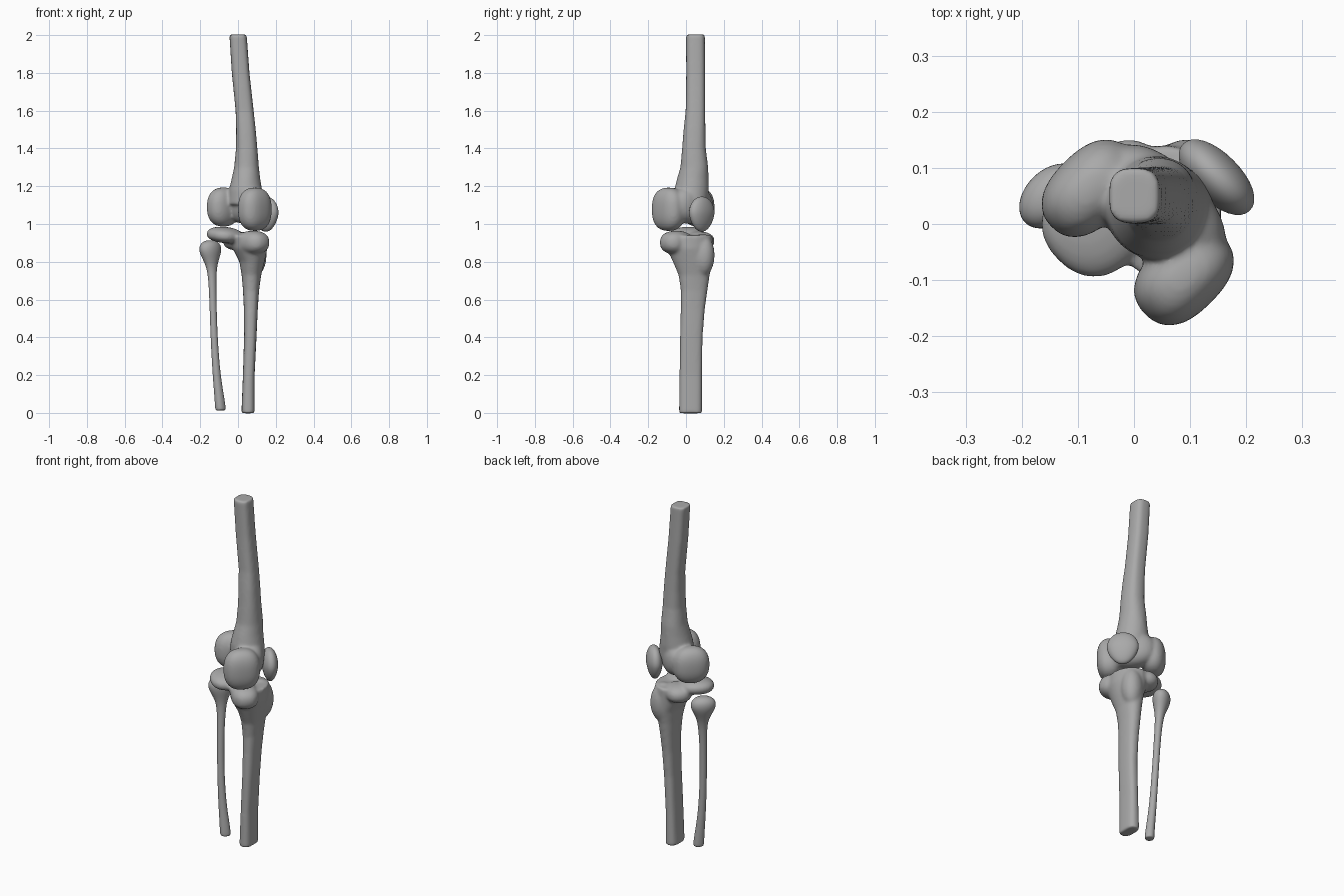
import bpy, bmesh, math
from mathutils import Matrix, Vector

if "Cube" in bpy.data.objects:
    bpy.data.objects.remove(bpy.data.objects["Cube"])

bone = bpy.data.materials.new("bone_grey")
bone.diffuse_color = (0.4, 0.4, 0.4, 1)
bone.use_nodes = True
bone.node_tree.nodes["Principled BSDF"].inputs["Base Color"].default_value = bone.diffuse_color
R2 = math.sqrt(2)


def spow(t, e):
    return math.copysign(abs(t) ** e, t)


def loft(bm, rows, ang=0.0, n=24):
    """Closed tube through rows of (z, cx, cy, rx, ry, squareness)."""
    rings = []
    ca, sa = math.cos(ang), math.sin(ang)
    for z, cx, cy, rx, ry, p in rows:
        ring = []
        for i in range(n):
            a = 2 * math.pi * i / n
            x, y = rx * spow(math.cos(a), 2 / p), ry * spow(math.sin(a), 2 / p)
            ring.append(bm.verts.new((cx + x * ca - y * sa, cy + x * sa + y * ca, z)))
        rings.append(ring)
    for a, b in zip(rings, rings[1:]):
        for i in range(n):
            j = (i + 1) % n
            bm.faces.new((a[i], a[j], b[j], b[i]))
    bm.faces.new(rings[0][::-1])
    bm.faces.new(rings[-1])


def blob(bm, u, v, z, ru, rv, rz, p=2.3, tilt=0.0):
    """Soft box-like ellipsoid; v runs along the +x+y diagonal, u across it."""
    verts = bmesh.ops.create_uvsphere(bm, u_segments=32, v_segments=20, radius=1)["verts"]
    place = (Matrix.Translation(((v - u) / R2, (v + u) / R2, z))
             @ Matrix.Rotation(math.radians(45), 4, 'Z') @ Matrix.Rotation(tilt, 4, 'X'))
    for w in verts:
        c = w.co
        k = sum(abs(t) ** p for t in c) ** (-1 / p)
        w.co = place @ Vector((c.x * k * rv, c.y * k * ru, c.z * k * rz))


def finish(bm, name):
    bmesh.ops.recalc_face_normals(bm, faces=bm.faces[:])
    me = bpy.data.meshes.new(name)
    bm.to_mesh(me)
    bm.free()
    me.materials.append(bone)
    me.polygons.foreach_set("use_smooth", [True] * len(me.polygons))
    ob = bpy.data.objects.new(name, me)
    bpy.context.collection.objects.link(ob)
    return ob


def fuse(ob, steps):
    """Merge overlapping pieces into one soft organic surface."""
    r = ob.modifiers.new("fuse", 'REMESH')
    r.mode = 'VOXEL'
    r.voxel_size = 0.007
    r.use_smooth_shade = True
    s = ob.modifiers.new("soften", 'SMOOTH')
    s.factor = 0.5
    s.iterations = steps


# thigh bone: shaft, body and two condyles
bm = bmesh.new()
loft(bm, [(2.003, 0, .05, .046, .050, 3), (1.8, .014, .051, .047, .050, 3),
          (1.6, .035, .05, .048, .052, 2.8), (1.5, .042, .045, .052, .058, 2.6),
          (1.4, .046, .042, .057, .063, 2.4), (1.3, .045, .044, .066, .074, 2.2),
          (1.24, .042, .036, .076, .084, 2), (1.18, .04, .03, .088, .092, 2),
          (1.10, .045, .025, .098, .09, 2)])
blob(bm, -.128, -.002, 1.078, .068, .098, .115, 2.5)
blob(bm, .10, -.01, 1.09, .066, .098, .104, 2.4)
blob(bm, -.015, .055, 1.10, .135, .077, .10, 2.3)
fuse(finish(bm, "thigh_bone"), 16)

# shin bone: shaft, plateaus and front bump
bm = bmesh.new()
loft(bm, [(-.002, .053, .024, .035, .061, 3), (.2, .057, .025, .031, .060, 3),
          (.4, .065, .028, .033, .060, 2.8), (.55, .068, .036, .037, .064, 2.6),
          (.65, .069, .043, .043, .071, 2.4), (.73, .071, .043, .052, .083, 2.2),
          (.8, .074, .036, .067, .106, 2), (.87, .064, .02, .092, .122, 2),
          (.94, .055, .02, .10, .12, 2)])
blob(bm, -.092, .02, .902, .092, .074, .062, 2.4)
blob(bm, .05, -.05, .942, .092, .092, .042, 2.3, .12)
blob(bm, .05, .05, .91, .082, .072, .05, 2.3)
blob(bm, .0, .122, .835, .06, .07, .115, 2)
fuse(finish(bm, "shin_bone"), 16)

# outer calf bone: thin curved shaft with a knobbly head
bm = bmesh.new()
loft(bm, [(.012, -.092, .016, .024, .022, 2.3), (.02, -.093, .016, .029, .026, 2.3),
          (.07, -.097, .016, .027, .024, 2.2), (.2, -.114, .016, .021, .020, 2),
          (.4, -.127, .020, .019, .018, 2), (.6, -.133, .030, .019, .018, 2),
          (.72, -.136, .04, .023, .020, 2), (.78, -.140, .045, .032, .027, 2),
          (.825, -.145, .048, .055, .041, 2), (.86, -.147, .05, .071, .049, 2),
          (.892, -.147, .05, .064, .045, 2), (.91, -.146, .05, .038, .028, 2),
          (.914, -.146, .05, .012, .010, 2)], math.radians(45))
sub = finish(bm, "calf_bone").modifiers.new("smooth", 'SUBSURF')
sub.levels = sub.render_levels = 2

# kneecap: flattened pebble narrowing downward
bm = bmesh.new()
blob(bm, -.045, .163, 1.052, .085, .043, .093, 2.1)
for w in bm.verts:
    t = max(0, (1.06 - w.co.z) / .1)
    c = Vector((.147, .083))
    w.co.x += (c.x - w.co.x) * .22 * t
    w.co.y += (c.y - w.co.y) * .22 * t
finish(bm, "kneecap")
